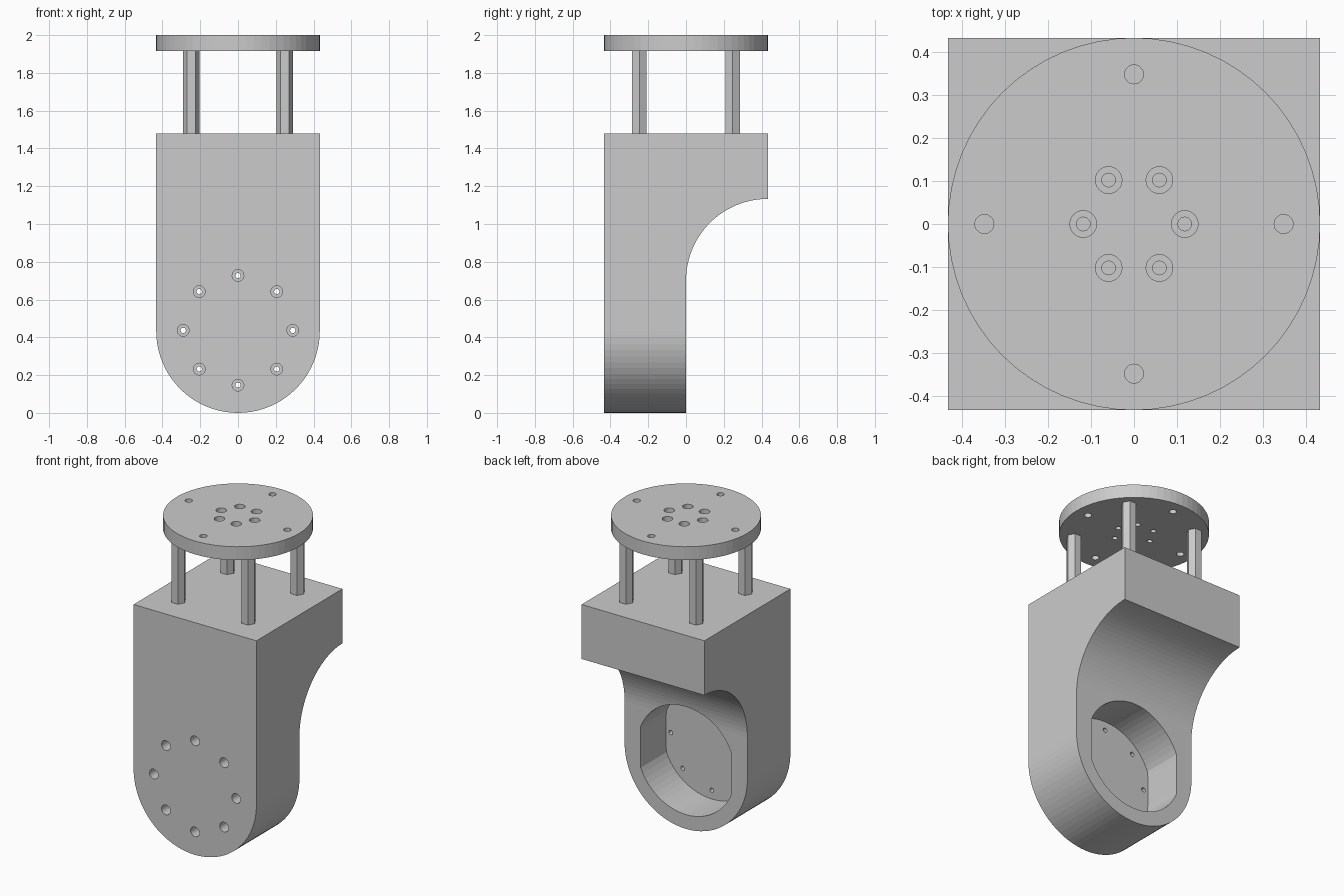
import bpy, bmesh
from math import sin, cos, pi, radians
from mathutils import Vector

if "Cube" in bpy.data.objects:
    bpy.data.objects.remove(bpy.data.objects["Cube"])

R = 0.433          # half width of the whole part
TOP = 1.48         # top of the bracket body


def prism(name, pts, axis, lo, hi):
    """Extrude a 2D outline along x, y or z between lo and hi."""
    place = {'x': lambda a, b, t: (t, a, b),
             'y': lambda a, b, t: (a, t, b),
             'z': lambda a, b, t: (a, b, t)}[axis]
    bm = bmesh.new()
    face = bm.faces.new([bm.verts.new(place(a, b, lo)) for a, b in pts])
    ext = bmesh.ops.extrude_face_region(bm, geom=[face])
    verts = [g for g in ext['geom'] if isinstance(g, bmesh.types.BMVert)]
    bmesh.ops.translate(bm, verts=verts, vec=Vector(place(0, 0, hi - lo)))
    bmesh.ops.recalc_face_normals(bm, faces=bm.faces)
    mesh = bpy.data.meshes.new(name)
    bm.to_mesh(mesh)
    bm.free()
    ob = bpy.data.objects.new(name, mesh)
    bpy.context.collection.objects.link(ob)
    return ob


def arc(ca, cb, r, start, end, n):
    return [(ca + r * cos(radians(start + (end - start) * i / n)),
             cb + r * sin(radians(start + (end - start) * i / n)))
            for i in range(n + 1)]


def circle(ca, cb, r, n):
    return arc(ca, cb, r, 0, 360, n)[:-1]


def boolean(ob, cutter, op='DIFFERENCE'):
    mod = ob.modifiers.new("cut", 'BOOLEAN')
    mod.operation = op
    mod.solver = 'EXACT'
    mod.object = cutter
    bpy.context.view_layer.objects.active = ob
    bpy.ops.object.modifier_apply(modifier=mod.name)
    bpy.data.objects.remove(cutter, do_unlink=True)


# Bracket body: side profile with concave sweep, trimmed to a round bottom
side = [(-R, 0), (0, 0)] + arc(R, 0.70, R, 180, 90, 24) + [(R, TOP), (-R, TOP)]
body = prism("bracket_body", side, 'x', -R, R)
front = arc(0, R, R, 180, 360, 40) + [(R, TOP + 0.1), (-R, TOP + 0.1)]
boolean(body, prism("trim", front, 'y', -0.6, 0.6), 'INTERSECT')

# Round pocket in the back with flattened sides
pocket = []
for a, b in circle(0, 0.437, 0.346, 64):
    p = (max(-0.322, min(0.322, a)), b)
    pocket.append(p)
boolean(body, prism("pocket", pocket, 'y', -0.26, 0.3))

# Ring of counterbored screw holes through the pocket floor
for i in range(8):
    a, b = 0.29 * cos(i * pi / 4), 0.437 + 0.29 * sin(i * pi / 4)
    boolean(body, prism("bore", circle(a, b, 0.031, 24), 'y', -0.5, -0.34))
    boolean(body, prism("hole", circle(a, b, 0.014, 16), 'y', -0.5, -0.2))

# Round top plate with mounting holes
plate = prism("top_plate", circle(0, 0, R, 64), 'z', 1.915, 2.0)
for i in range(4):
    a, b = 0.348 * cos(i * pi / 2), 0.348 * sin(i * pi / 2)
    boolean(plate, prism("hole", circle(a, b, 0.022, 24), 'z', 1.8, 2.1))
for i in range(6):
    a, b = 0.118 * cos(i * pi / 3), 0.118 * sin(i * pi / 3)
    boolean(plate, prism("bore", circle(a, b, 0.031, 24), 'z', 1.955, 2.1))
    boolean(plate, prism("hole", circle(a, b, 0.016, 16), 'z', 1.8, 2.1))

# Four hexagonal standoffs between body and plate
for sx in (-1, 1):
    for sy in (-1, 1):
        name = f"standoff_{'right' if sx > 0 else 'left'}_{'back' if sy > 0 else 'front'}"
        prism(name, circle(sx * 0.247, sy * 0.247, 0.044, 6), 'z', TOP, 1.915)
